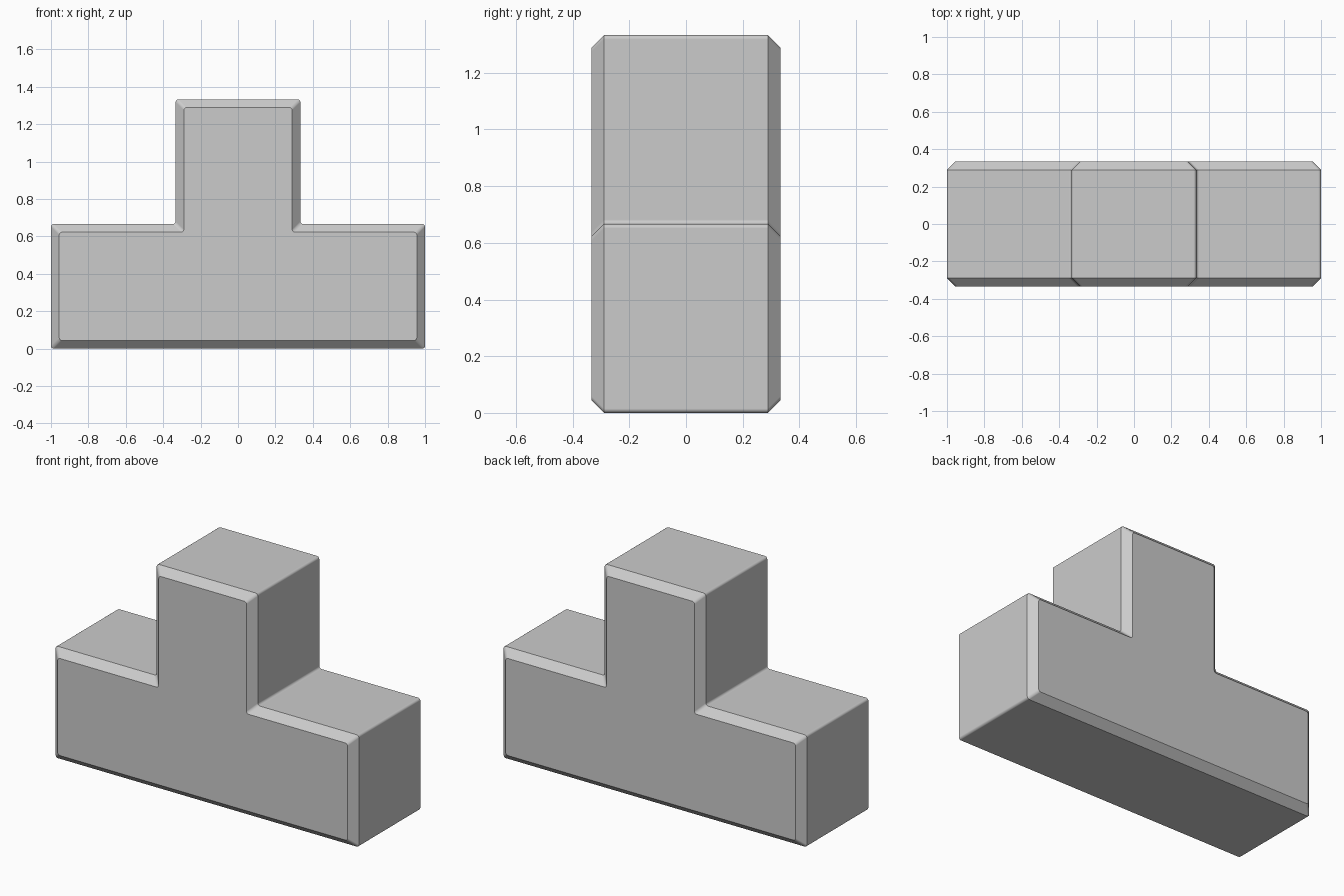
import bpy, bmesh, math
from mathutils import Vector

if "Cube" in bpy.data.objects:
    bpy.data.objects.remove(bpy.data.objects["Cube"])

U = 2 / 3      # cube size
C = 0.044      # front/back chamfer
R = 0.015      # small rounding of the profile corners
SEG = 4

# T-shaped profile in x, z (counter-clockwise seen from the front)
PROFILE = [Vector(p) for p in [(-1, 0), (1, 0), (1, U), (U / 2, U), (U / 2, 2 * U),
                               (-U / 2, 2 * U), (-U / 2, U), (-1, U)]]


def ring(bm, y, inset):
    """One rounded loop of the profile, moved inward by inset."""
    verts = []
    n = len(PROFILE)
    for i, p in enumerate(PROFILE):
        to_prev = (PROFILE[i - 1] - p).normalized()
        to_next = (PROFILE[(i + 1) % n] - p).normalized()
        inward = Vector((to_prev.y, -to_prev.x)) + Vector((-to_next.y, to_next.x))
        corner = p + inward * inset
        for k in range(SEG + 1):
            t = math.pi / 2 * k / SEG
            q = corner + R * (to_prev * (1 - math.sin(t)) + to_next * (1 - math.cos(t)))
            verts.append(bm.verts.new((q.x, y, q.y)))
    return verts


# Solid block: four rings give the chamfered front and back
bm = bmesh.new()
rings = [ring(bm, y, i) for y, i in [(-U / 2, C), (-U / 2 + C, 0), (U / 2 - C, 0), (U / 2, C)]]
for a, b in zip(rings, rings[1:]):
    for i in range(len(a)):
        j = (i + 1) % len(a)
        bm.faces.new((a[i], b[i], b[j], a[j]))
bm.faces.new(rings[0])
bm.faces.new(rings[-1][::-1])
bmesh.ops.recalc_face_normals(bm, faces=bm.faces)

mesh = bpy.data.meshes.new("t_block")
bm.to_mesh(mesh)
bm.free()
block = bpy.data.objects.new("t_block", mesh)
bpy.context.collection.objects.link(block)

# Smooth the rounded corners, keep the chamfers crisp
bpy.context.view_layer.objects.active = block
block.select_set(True)
bpy.ops.object.shade_smooth_by_angle(angle=math.radians(30))
weighted = block.modifiers.new("weighted_normals", 'WEIGHTED_NORMAL')
weighted.keep_sharp = True
